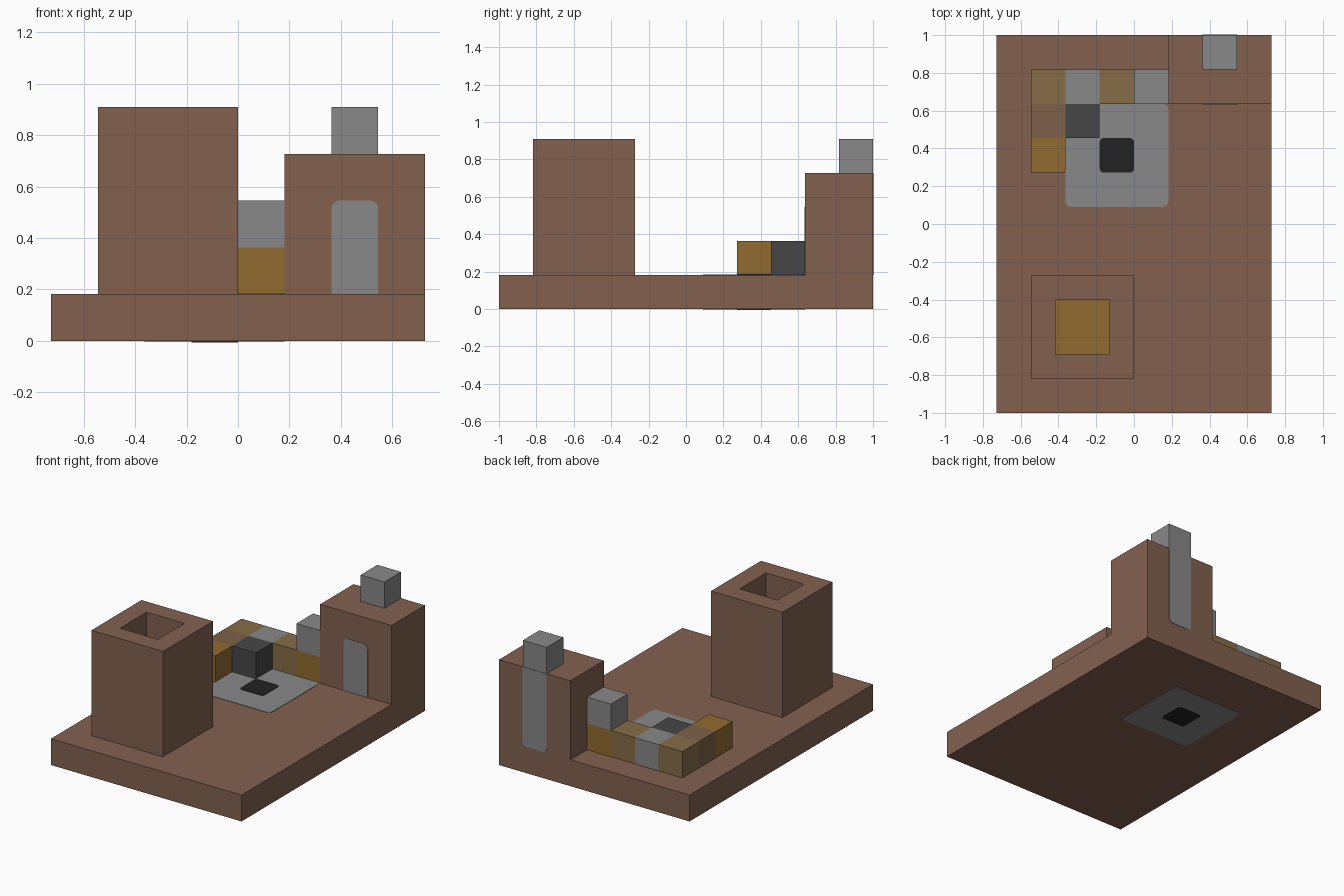
import bpy, bmesh, math
from mathutils import Vector

U = 2 / 11      # edge of one block
THIN = 0.003    # thickness of painted plates

cube = bpy.data.objects.get("Cube")
if cube:
    bpy.data.objects.remove(cube, do_unlink=True)


def material(name, rgb):
    lin = [((c / 255 + 0.055) / 1.055) ** 2.4 for c in rgb] + [1]
    m = bpy.data.materials.new(name)
    m.use_nodes = True
    m.diffuse_color = lin
    m.node_tree.nodes["Principled BSDF"].inputs["Base Color"].default_value = lin
    return m


BROWN = material("brown", (130, 97, 80))
GREY = material("grey", (136, 136, 136))
GOLD = material("gold", (145, 107, 49))
MUTED = material("muted gold", (134, 108, 70))
TAN = material("dull brown", (125, 97, 74))
CHARCOAL = material("charcoal", (70, 70, 70))
BLACK = material("black", (34, 34, 34))


def finish(name, bm, *mats):
    bmesh.ops.recalc_face_normals(bm, faces=bm.faces)
    mesh = bpy.data.meshes.new(name)
    bm.to_mesh(mesh)
    bm.free()
    for m in mats:
        mesh.materials.append(m)
    ob = bpy.data.objects.new(name, mesh)
    bpy.context.collection.objects.link(ob)
    return ob


def box_mesh(lo, hi):
    """Box between two corners given in blocks."""
    lo, hi = Vector(lo) * U, Vector(hi) * U
    bm = bmesh.new()
    bmesh.ops.create_cube(bm, size=1)
    for v in bm.verts:
        v.co = [(lo[i] + hi[i]) / 2 + v.co[i] * (hi[i] - lo[i]) for i in range(3)]
    return bm


def box(name, lo, hi, mat):
    return finish(name, box_mesh(lo, hi), mat)


def plate(name, origin, a, b, mat, radii, out):
    """Thin rounded plate spanned by vectors a and b (in blocks), raised along out."""
    o, a, b = (Vector(v) * U for v in (origin, a, b))
    ua, ub = a.normalized(), b.normalized()
    corners = [(o, ua, ub), (o + a, ub, -ua), (o + a + b, -ua, -ub), (o + b, -ub, ua)]
    bm = bmesh.new()
    verts = []
    for (p, d, e), r in zip(corners, radii):
        if r == 0:
            verts.append(bm.verts.new(p))
            continue
        for i in range(5):
            t = math.pi / 2 * i / 4
            verts.append(bm.verts.new(p + d * r * (1 - math.sin(math.pi / 2 - t))
                                      + e * r * (1 - math.sin(t))))
    face = bm.faces.new(verts)
    ext = bmesh.ops.extrude_face_region(bm, geom=[face])
    moved = [g for g in ext["geom"] if isinstance(g, bmesh.types.BMVert)]
    bmesh.ops.translate(bm, vec=Vector(out) * THIN, verts=moved)
    return finish(name, bm, mat)


# Ground slab
box("base_slab", (-4, -5.5, 0), (4, 5.5, 1), BROWN)

# Hollow tower with a gold floor in its shaft
bm = box_mesh((-3, -4.5, 1), (0, -1.5, 5))
bm.normal_update()
top = max(bm.faces, key=lambda f: f.calc_center_median().z)
bmesh.ops.inset_region(bm, faces=[top], thickness=U)
ext = bmesh.ops.extrude_face_region(bm, geom=[top])
bmesh.ops.translate(bm, vec=(0, 0, -2 * U),
                    verts=[g for g in ext["geom"] if isinstance(g, bmesh.types.BMVert)])
if top.is_valid:
    bm.faces.remove(top)
for f in ext["geom"]:
    if isinstance(f, bmesh.types.BMFace):
        f.material_index = 1
finish("tower", bm, BROWN, GOLD)

# House with chimney, door and chimney breast
box("house", (1, 3.5, 1), (4, 5.5, 4), BROWN)
box("chimney", (2, 4.5, 4), (3, 5.5, 5), GREY)
plate("door", (2, 3.5, 1), (1, 0, 0), (0, 0, 2), GREY, (0, 0, .03, .03), (0, -1, 0))
plate("chimney_breast", (2, 5.5, 1), (1, 0, 0), (0, 0, 3), GREY, (.03, .03, 0, 0), (0, 1, 0))

# Paved square with a dark centre, on both sides of the slab
for side, z, out in (("upper", 1, 1), ("lower", 0, -1)):
    plate(side + "_paving", (-2, .5, z), (3, 0, 0), (0, 3, 0), GREY, [.03] * 4, (0, 0, out))
    plate(side + "_pit", (-1, 1.5, z), (1, 0, 0), (0, 1, 0), BLACK, [.02] * 4, (0, 0, 2 * out))

# Low wall of coloured blocks around the square
WALL = [
    ("wall_end_block", -3, 1.5, GOLD),
    ("wall_side_block", -3, 2.5, TAN),
    ("wall_corner_block", -3, 3.5, MUTED),
    ("wall_stone_block", -2, 3.5, GREY),
    ("wall_middle_block", -1, 3.5, MUTED),
    ("wall_house_block", 0, 3.5, GOLD),
    ("dark_block", -2, 2.5, CHARCOAL),
]
for name, x, y, mat in WALL:
    box(name, (x, y, 1), (x + 1, y + 1, 2), mat)
box("wall_top_stone", (0, 3.5, 2), (1, 4.5, 3), GREY)
